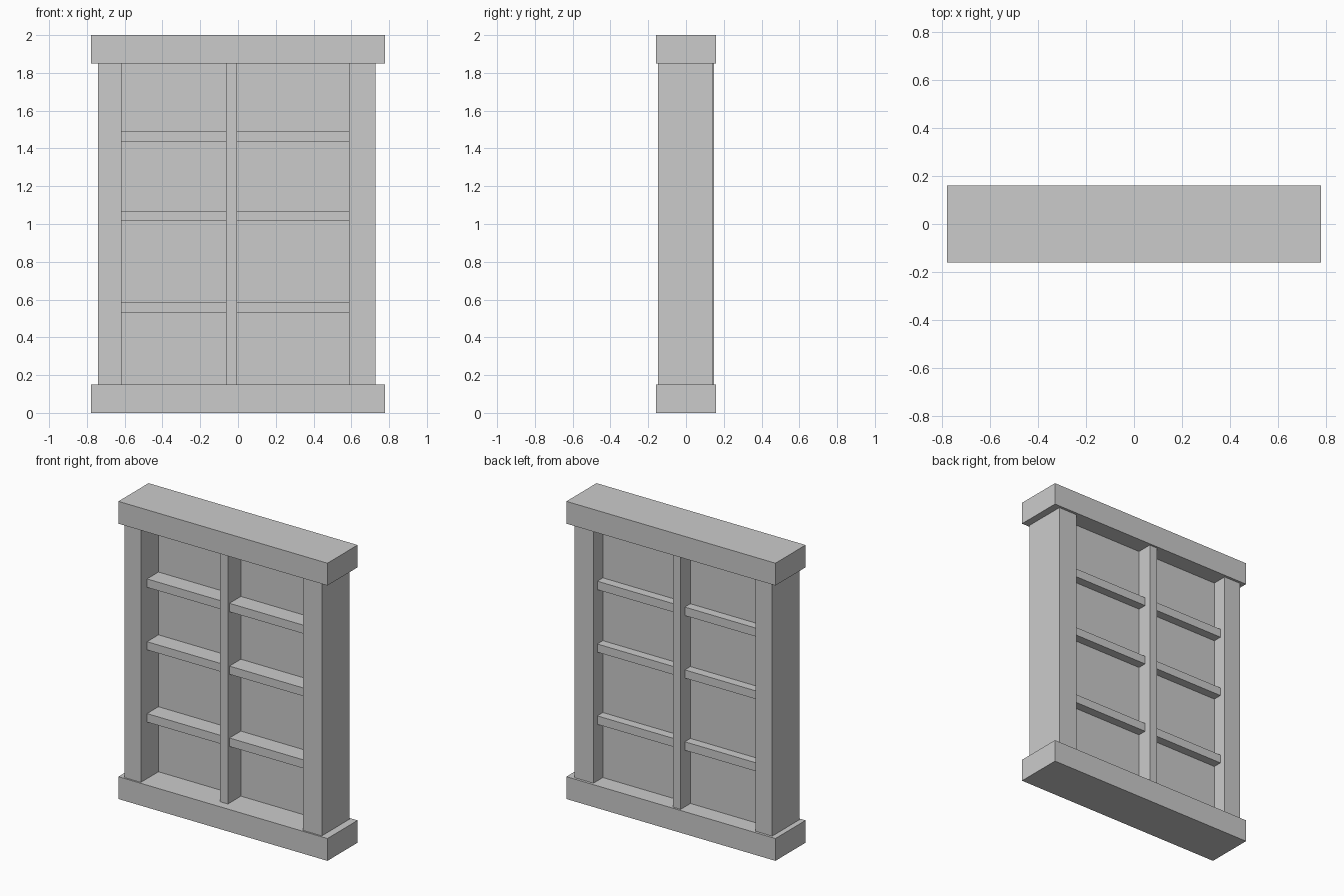
import bpy
import bmesh

if "Cube" in bpy.data.objects:
    bpy.data.objects.remove(bpy.data.objects["Cube"])


def box(name, x, y, z):
    """Box spanning the (min, max) ranges on each axis."""
    bm = bmesh.new()
    bmesh.ops.create_cube(bm, size=1)
    for v in bm.verts:
        v.co = [r[0] if c < 0 else r[1] for c, r in zip(v.co, (x, y, z))]
    mesh = bpy.data.meshes.new(name)
    bm.to_mesh(mesh)
    bm.free()
    obj = bpy.data.objects.new(name, mesh)
    bpy.context.collection.objects.link(obj)
    return obj


LOW, HIGH = 0.15, 1.85
LEFT, RIGHT = -0.618, 0.588      # inner faces of the side posts
MID = (-0.063, -0.005)           # centre post

# Sill and lintel
box("sill", (-0.777, 0.777), (-0.16, 0.16), (0, LOW))
box("lintel", (-0.777, 0.777), (-0.16, 0.16), (HIGH, 2))

# Upright posts
box("left_post", (-0.741, LEFT), (-0.149, 0.143), (LOW, HIGH))
box("right_post", (RIGHT, 0.727), (-0.149, 0.143), (LOW, HIGH))
box("centre_post", MID, (-0.10, 0.147), (LOW, HIGH))

# Thin pane set between the posts
for side, x in (("left", (LEFT, MID[0])), ("right", (MID[1], RIGHT))):
    box(side + "_pane", x, (0.038, 0.043), (LOW, HIGH))
    # Cross bars on each side of the centre post
    for i, z in enumerate(((0.53, 0.587), (1.015, 1.07), (1.435, 1.492))):
        box(f"{side}_crossbar_{i + 1}", x, (-0.083, 0.102), z)
